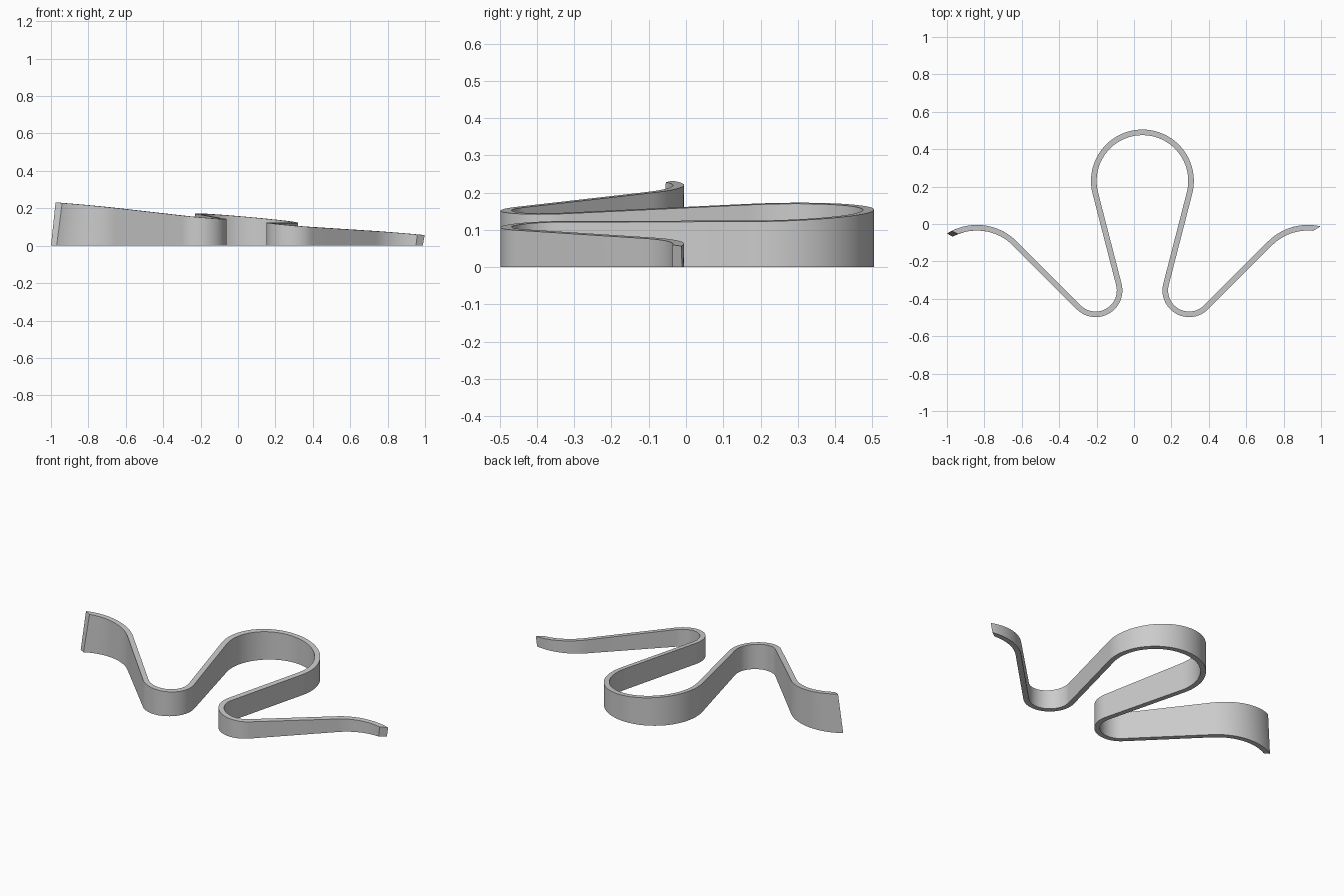
import bpy, bmesh, math

if "Cube" in bpy.data.objects:
    bpy.data.objects.remove(bpy.data.objects["Cube"])

# Plan of the ribbon: centres and mid radii of its arcs, mirrored about x = MID
MID = 0.045
BIG_C, BIG_R = (MID, 0.23), 0.26
LOOP_C, LOOP_R = (-0.205, -0.355), 0.128
END_C, END_R = (-0.84, -0.307), 0.287
HALF = 0.015
STEPS = 24

# Angle of the straight that joins each small loop to the big bend
dx, dy = BIG_C[0] - LOOP_C[0], BIG_C[1] - LOOP_C[1]
TANGENT = math.degrees(math.atan2(dy, dx) - math.acos((BIG_R + LOOP_R) / math.hypot(dx, dy)))


def arc(centre, radius, start, end):
    angles = [math.radians(start + (end - start) * i / STEPS) for i in range(STEPS + 1)]
    return [(centre[0] + radius * math.cos(a), centre[1] + radius * math.sin(a)) for a in angles]


def half_path(offset, end_angle):
    return (arc(END_C, END_R + offset, 90 + end_angle, 45)
            + arc(LOOP_C, LOOP_R - offset, 225, 360 + TANGENT)
            + arc(BIG_C, BIG_R + offset, 180 + TANGENT, 90))


def rail(offset, left_end, right_end):
    left = half_path(offset, left_end)
    right = half_path(offset, right_end)[:-1]
    return left + [(2 * MID - x, y) for x, y in reversed(right)]


def top_height(x, y):
    return 0.146 - 0.089 * x + 0.025 * y


# Four long edges; the differing end angles give the slanted end cuts
bm = bmesh.new()
rails = []
for offset, left_end, right_end, top in ((HALF, 32, 11, False), (HALF, 26.6, 13, True),
                                         (-HALF, 21.6, 6, True), (-HALF, 28.5, 4.5, False)):
    rails.append([bm.verts.new((x, y, top_height(x, y) if top else 0))
                  for x, y in rail(offset, left_end, right_end)])

# Walls, sloping top edge, underside and end caps
for k in range(4):
    a, b = rails[k], rails[(k + 1) % 4]
    for i in range(len(a) - 1):
        bm.faces.new((a[i], a[i + 1], b[i + 1], b[i]))
for i in (0, -1):
    bm.faces.new([r[i] for r in rails])
bmesh.ops.recalc_face_normals(bm, faces=bm.faces)

mesh = bpy.data.meshes.new("winding_wall")
bm.to_mesh(mesh)
bm.free()
wall = bpy.data.objects.new("winding_wall", mesh)
bpy.context.collection.objects.link(wall)

grey = bpy.data.materials.new("light_grey")
grey.diffuse_color = (0.6, 0.6, 0.6, 1)
grey.use_nodes = True
grey.node_tree.nodes["Principled BSDF"].inputs["Base Color"].default_value = grey.diffuse_color
mesh.materials.append(grey)

bpy.context.view_layer.objects.active = wall
wall.select_set(True)
bpy.ops.object.shade_smooth_by_angle(angle=math.radians(30))
